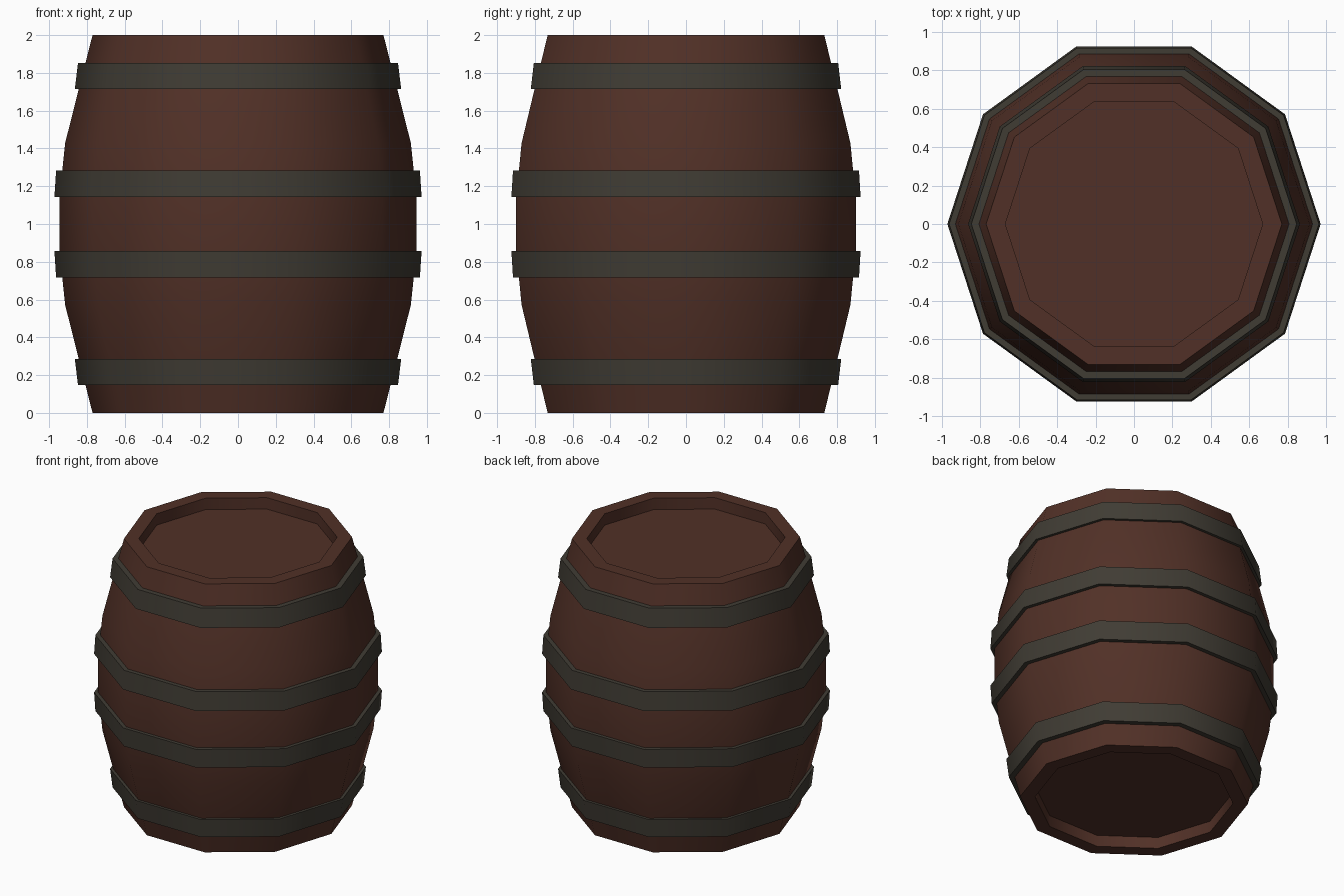
import bpy, math

if "Cube" in bpy.data.objects:
    bpy.data.objects.remove(bpy.data.objects["Cube"])

SIDES = 10


def material(name, rgb):
    m = bpy.data.materials.new(name)
    m.diffuse_color = (*rgb, 1)
    m.use_nodes = True
    m.node_tree.nodes["Principled BSDF"].inputs["Base Color"].default_value = m.diffuse_color
    return m


def lathe(name, profile, mat, caps=False):
    """Turn (radius, z) points, listed bottom to top, around the z axis."""
    n, rows = SIDES, len(profile)
    verts = [(r * math.cos(math.tau * j / n), r * math.sin(math.tau * j / n), z)
             for r, z in profile for j in range(n)]
    faces = [(i * n + j, i * n + (j + 1) % n, (i + 1) * n + (j + 1) % n, (i + 1) * n + j)
             for i in range(rows - 1) for j in range(n)]
    if caps:
        faces.append(tuple(reversed(range(n))))
        faces.append(tuple(range((rows - 1) * n, rows * n)))
    mesh = bpy.data.meshes.new(name)
    mesh.from_pydata(verts, [], faces)
    mesh.materials.append(mat)
    ob = bpy.data.objects.new(name, mesh)
    bpy.context.collection.objects.link(ob)
    bpy.ops.object.select_all(action='DESELECT')
    ob.select_set(True)
    bpy.context.view_layer.objects.active = ob
    bpy.ops.object.shade_smooth_by_angle(angle=math.radians(40))
    return ob


wood = material("dark_brown_wood", (0.083, 0.030, 0.020))
iron = material("dark_grey_iron", (0.051, 0.045, 0.034))

# Barrel body: bulging staves with a recessed lid at each end
half = [(0.67, 0.085), (0.67, 0.0), (0.77, 0.0), (0.843, 0.286), (0.915, 0.571), (0.945, 0.857)]
lathe("barrel_body", half + [(r, 2 - z) for r, z in reversed(half)], wood, caps=True)

# Hoops: (outer, z) low edge and high edge; mirrored to the upper half
hoops = {"end": ((0.847, 0.147), (0.864, 0.286)),
         "middle": ((0.963, 0.717), (0.972, 0.857))}
for label, ((r0, z0), (r1, z1)) in hoops.items():
    ring = [(r0 - 0.05, z0), (r0, z0), (r1, z1), (r1 - 0.05, z1)]
    lathe("lower_" + label + "_hoop", ring, iron)
    lathe("upper_" + label + "_hoop", [(r, 2 - z) for r, z in reversed(ring)], iron)
